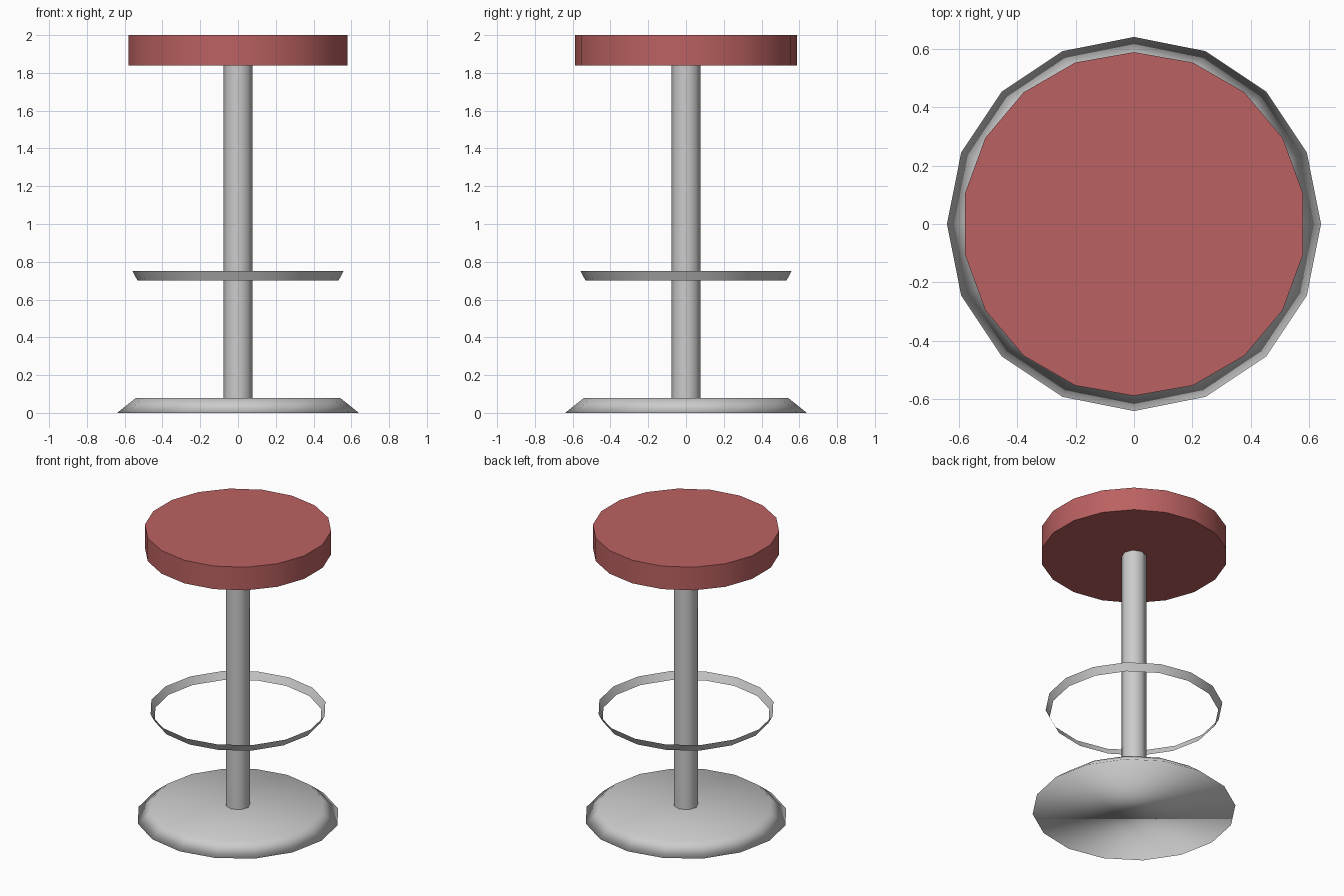
import bpy, bmesh
from math import cos, sin, tau, pi

if "Cube" in bpy.data.objects:
    bpy.data.objects.remove(bpy.data.objects["Cube"])


def lathe(name, sides, profile, start=0.0, capped=True):
    """Revolve (radius, z) points around z; optionally cap both ends."""
    bm = bmesh.new()
    rings = [[bm.verts.new((r * cos(start + tau * i / sides),
                            r * sin(start + tau * i / sides), z))
              for i in range(sides)] for r, z in profile]
    for low, high in zip(rings, rings[1:]):
        for i in range(sides):
            j = (i + 1) % sides
            bm.faces.new((low[i], low[j], high[j], high[i])).smooth = True
    if capped:
        caps = [bm.faces.new(rings[0][::-1]), bm.faces.new(rings[-1])]
        for f in caps:
            for e in f.edges:
                e.smooth = False
    mesh = bpy.data.meshes.new(name)
    bm.to_mesh(mesh)
    bm.free()
    obj = bpy.data.objects.new(name, mesh)
    bpy.context.collection.objects.link(obj)
    return obj


# Base plate: shallow tapered disc, smooth all over
base = lathe("base", 16, [(0.64, 0.0), (0.54, 0.08)])
for p in base.data.polygons:
    p.use_smooth = True
for e in base.data.edges:
    e.use_edge_sharp = False

# Central pole between base and seat
lathe("pole", 8, [(0.078, 0.078), (0.078, 1.842)], capped=False)

# Foot ring: thin flared open band
lathe("foot_ring", 16, [(0.532, 0.70), (0.558, 0.75)], capped=False)

# Red cushioned seat
seat = lathe("seat", 18, [(0.588, 1.84), (0.588, 2.0)], start=pi / 2)
red = bpy.data.materials.new("seat_red")
red.diffuse_color = (0.50, 0.12, 0.12, 1)
red.use_nodes = True
red.node_tree.nodes["Principled BSDF"].inputs["Base Color"].default_value = red.diffuse_color
seat.data.materials.append(red)
